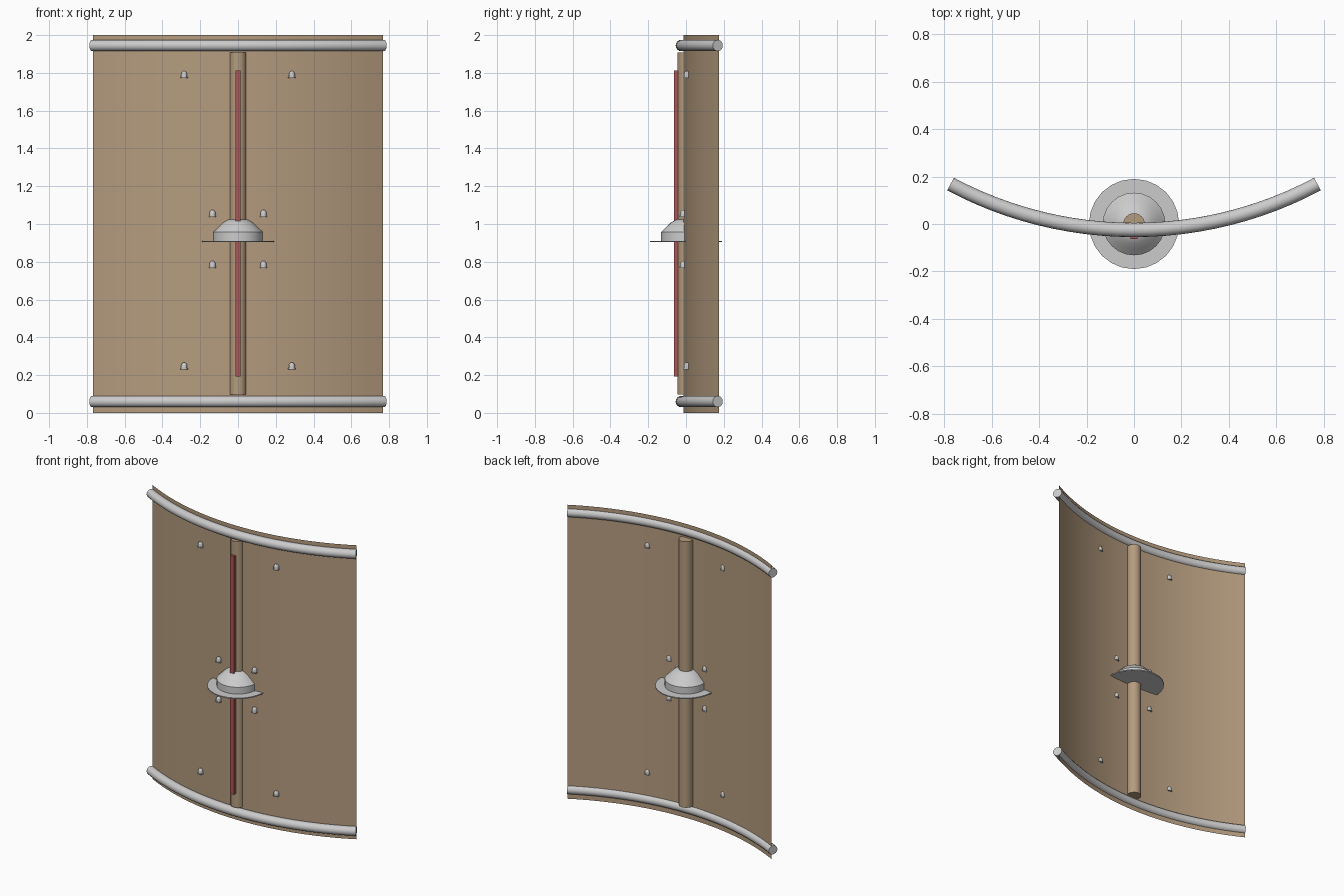
import bpy, bmesh, math

if "Cube" in bpy.data.objects:
    bpy.data.objects.remove(bpy.data.objects["Cube"])

def material(name, rgb):
    m = bpy.data.materials.new(name)
    m.diffuse_color = (*rgb, 1)
    m.use_nodes = True
    m.node_tree.nodes["Principled BSDF"].inputs["Base Color"].default_value = m.diffuse_color
    return m

wood = material("wood", (0.46, 0.33, 0.21))
red = material("red_paint", (0.42, 0.09, 0.09))

def finish(name, bm, mat=None, angle=35):
    bmesh.ops.recalc_face_normals(bm, faces=bm.faces[:])
    me = bpy.data.meshes.new(name)
    bm.to_mesh(me)
    bm.free()
    ob = bpy.data.objects.new(name, me)
    bpy.context.collection.objects.link(ob)
    if mat:
        me.materials.append(mat)
    bpy.ops.object.select_all(action='DESELECT')
    ob.select_set(True)
    bpy.context.view_layer.objects.active = ob
    bpy.ops.object.shade_smooth_by_angle(angle=math.radians(angle))
    return ob

R = 1.643                       # bend radius of the shield

def arc(half_width, y0, n=24):
    a = math.asin(half_width / R)
    return [(R * math.sin(t), y0 + R * (1 - math.cos(t)), t)
            for t in (-a + 2 * a * i / n for i in range(n + 1))]

def lathe(bm, profile, seg, cx=0, cy=0, cz=0):
    """Closed solid of revolution about a vertical axis."""
    rings = [[bm.verts.new((cx + r * math.cos(2 * math.pi * i / seg),
                            cy + r * math.sin(2 * math.pi * i / seg), cz + z))
              for i in range(seg)] for r, z in profile]
    for p, q in zip(rings, rings[1:]):
        for i in range(seg):
            j = (i + 1) % seg
            bm.faces.new((p[i], p[j], q[j], q[i]))
    bm.faces.new(rings[0][::-1])
    bm.faces.new(rings[-1])

# Curved board, a thin sheet
bm = bmesh.new()
cols = [[bm.verts.new((x, y, z)) for z in (0, 2)] for x, y, _ in arc(0.767, -0.014)]
for p, q in zip(cols, cols[1:]):
    bm.faces.new((p[0], q[0], q[1], p[1]))
finish("shield_board", bm, wood)

# Round rims along the bottom and top
for name, z in (("bottom_rim", 0.06), ("top_rim", 1.945)):
    bm = bmesh.new()
    n, r = 16, 0.03
    rings = []
    for x, y, t in arc(0.773, -0.025):
        rings.append([bm.verts.new((x - r * math.cos(a) * math.sin(t),
                                    y + r * math.cos(a) * math.cos(t),
                                    z + r * math.sin(a)))
                      for a in (2 * math.pi * k / n for k in range(n))])
    for p, q in zip(rings, rings[1:]):
        for i in range(n):
            j = (i + 1) % n
            bm.faces.new((p[i], p[j], q[j], q[i]))
    bm.faces.new(rings[0])
    bm.faces.new(rings[-1])
    finish(name, bm)

# Vertical spine
bm = bmesh.new()
lathe(bm, [(0.045, 0.097), (0.045, 1.907)], 24)
finish("spine", bm, wood)

# Red stripe on the front of the spine
bm = bmesh.new()
bmesh.ops.create_cube(bm, size=1)
for v in bm.verts:
    v.co = (v.co.x * 0.028, -0.052 + v.co.y * 0.024, 1.003 + v.co.z * 1.62)
finish("stripe", bm, red)

# Boss dome and its flat brim
bm = bmesh.new()
lathe(bm, [(0.132, 0.908), (0.132, 0.957), (0.108, 0.98), (0.082, 1.006),
           (0.055, 1.022), (0.02, 1.029)], 24)
finish("boss_dome", bm)
bm = bmesh.new()
lathe(bm, [(0.19, 0.904), (0.19, 0.911)], 24)
finish("boss_brim", bm)

# Rivets through the board
for k, (x, z) in enumerate([(0.285, 1.79), (0.285, 0.248), (0.135, 1.055), (0.135, 0.785)]):
    y = -0.02 + R - math.sqrt(R * R - x * x)
    for side, s in (("left", -1), ("right", 1)):
        bm = bmesh.new()
        lathe(bm, [(0.019, -0.017), (0.019, -0.011), (0.016, -0.011), (0.016, 0.004),
                   (0.012, 0.014), (0.005, 0.019)], 12, s * x, y, z)
        finish(f"rivet_{side}_{k + 1}", bm)
